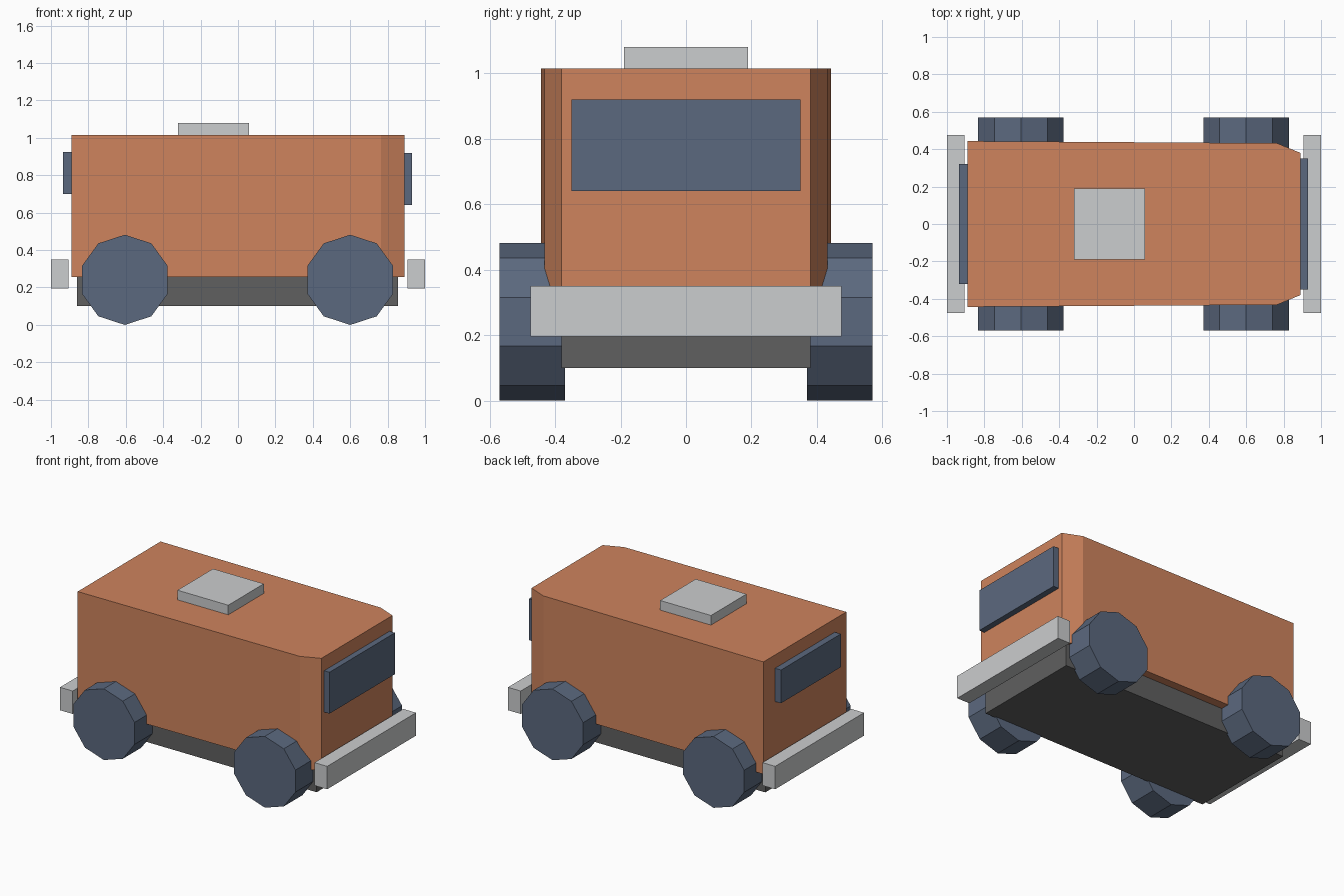
import bpy
import bmesh
import math

cube = bpy.data.objects.get("Cube")
if cube:
    bpy.data.objects.remove(cube, do_unlink=True)


def material(name, rgb):
    mat = bpy.data.materials.new(name)
    mat.use_nodes = True
    mat.diffuse_color = (*rgb, 1)
    mat.node_tree.nodes["Principled BSDF"].inputs["Base Color"].default_value = (*rgb, 1)
    return mat


ORANGE = material("orange_paint", (0.62, 0.23, 0.11))
SLATE = material("slate_blue", (0.105, 0.14, 0.21))
SILVER = material("light_grey", (0.6, 0.61, 0.62))
CHARCOAL = material("dark_grey", (0.117, 0.117, 0.117))


def prism(name, outline, low, high, mat, axis="z"):
    """Extrude a closed outline from low to high along z, or along y for an x-z outline."""
    bm = bmesh.new()
    place = (lambda a, b, t: (a, b, t)) if axis == "z" else (lambda a, b, t: (a, t, b))
    face = bm.faces.new([bm.verts.new(place(a, b, low)) for a, b in outline])
    extruded = bmesh.ops.extrude_face_region(bm, geom=[face], use_keep_orig=True)
    for v in extruded["geom"]:
        if isinstance(v, bmesh.types.BMVert):
            v.co[2 if axis == "z" else 1] = high
    bmesh.ops.recalc_face_normals(bm, faces=bm.faces)
    mesh = bpy.data.meshes.new(name)
    bm.to_mesh(mesh)
    bm.free()
    mesh.materials.append(mat)
    obj = bpy.data.objects.new(name, mesh)
    bpy.context.collection.objects.link(obj)
    return obj


def box(name, x0, x1, half_y, z0, z1, mat):
    outline = [(x0, -half_y), (x1, -half_y), (x1, half_y), (x0, half_y)]
    return prism(name, outline, z0, z1, mat)


# Body shell with slight taper and clipped nose corners
side = [(-0.89, 0.443), (0.765, 0.432), (0.89, 0.38)]
body = side + [(x, -y) for x, y in reversed(side)]
prism("body", body, 0.255, 1.015, ORANGE)

# Underframe, roof unit, bumpers and windows
box("chassis", -0.86, 0.855, 0.38, 0.1, 0.26, CHARCOAL)
box("roof_vent", -0.32, 0.06, 0.19, 1.01, 1.08, SILVER)
box("nose_bumper", 0.905, 1.0, 0.475, 0.195, 0.35, SILVER)
box("tail_bumper", -1.0, -0.905, 0.475, 0.195, 0.35, SILVER)
box("windscreen", 0.885, 0.93, 0.35, 0.64, 0.92, SLATE)
box("tail_window", -0.935, -0.885, 0.32, 0.70, 0.925, SLATE)

# Ten-sided wheels with a corner at the top and bottom
RADIUS = 0.241
for end, x in (("nose", 0.6), ("tail", -0.605)):
    rim = [(x + RADIUS * math.sin(i * math.tau / 10),
            RADIUS + RADIUS * math.cos(i * math.tau / 10)) for i in range(10)]
    for side_name, s in (("near", -1), ("far", 1)):
        prism(f"{end}_wheel_{side_name}", rim, s * 0.37, s * 0.57, SLATE, "y")
